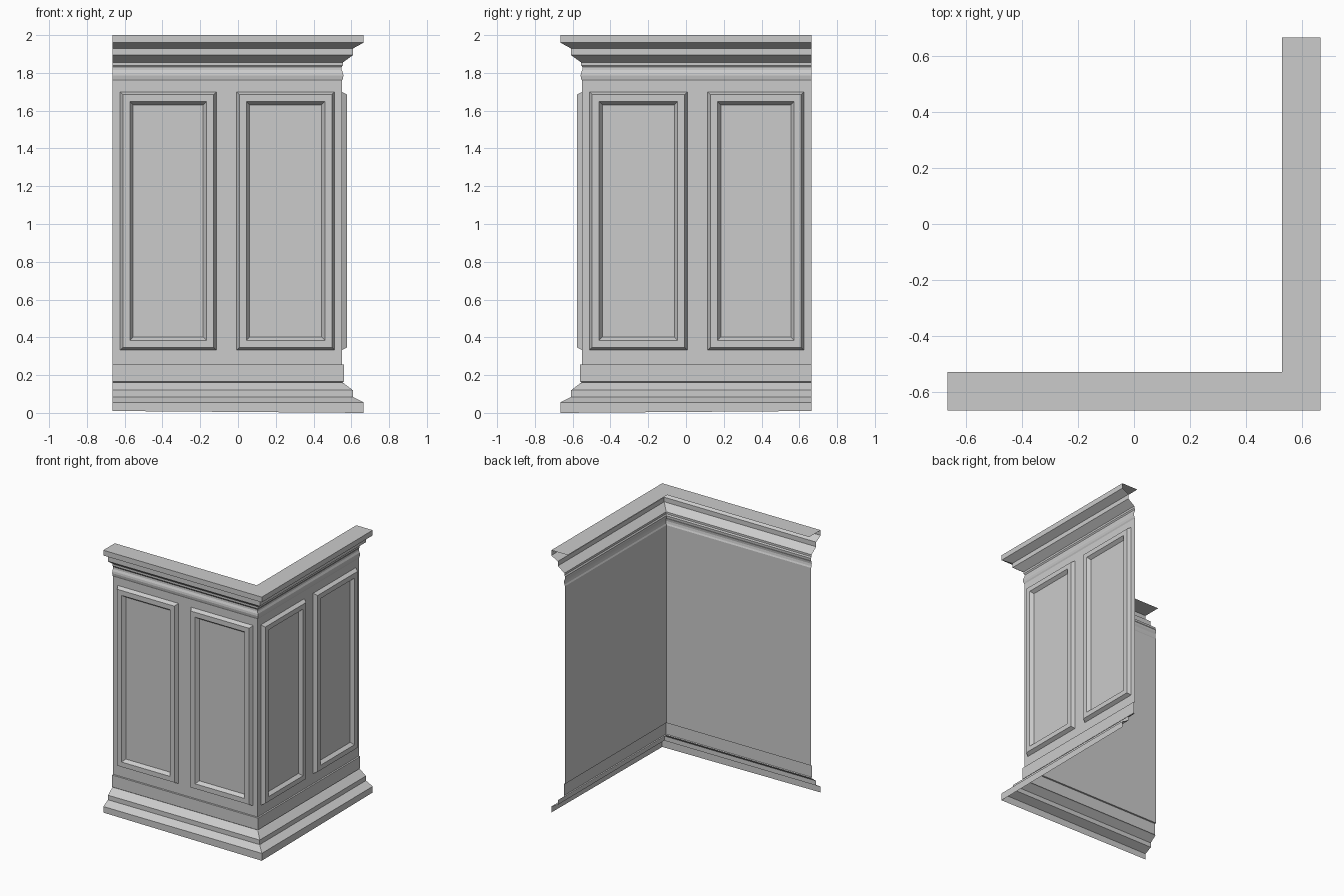
import bpy
import bmesh

cube = bpy.data.objects.get("Cube")
if cube:
    bpy.data.objects.remove(cube, do_unlink=True)

END = 0.665    # free ends of both walls
WALL = 0.55    # distance of the wall plane from the centre

grey = bpy.data.materials.new("plain grey")
grey.use_nodes = True
colour = (0.6, 0.6, 0.6, 1)
grey.diffuse_color = colour
grey.node_tree.nodes["Principled BSDF"].inputs["Base Color"].default_value = colour


def finish(bm, name):
    mesh = bpy.data.meshes.new(name)
    bm.to_mesh(mesh)
    bm.free()
    mesh.materials.append(grey)
    obj = bpy.data.objects.new(name, mesh)
    bpy.context.collection.objects.link(obj)
    return obj


def sweep(name, profile):
    """Sweep an (offset, height) profile, top to bottom, round the mitred corner."""
    bm = bmesh.new()
    rows = []
    for d, z in profile:
        # the bottom edge rises very slightly towards the free ends
        lift = 0.01 if z == 0 else 0
        rows.append([bm.verts.new(p) for p in
                     ((-END, -d, z + lift), (d, -d, z), (d, END, z + lift))])
    for upper, lower in zip(rows, rows[1:]):
        for i in range(2):
            bm.faces.new((upper[i], lower[i], lower[i + 1], upper[i + 1]))
    return finish(bm, name)


def panel_frame(name, t0, t1, place):
    """Raised picture-frame moulding with sloped outer and inner edges."""
    bm = bmesh.new()
    z0, z1 = 0.332, 1.70
    rings = []
    for inset, d in ((0, WALL), (0.015, 0.577), (0.052, 0.577), (0.07, WALL + 0.002)):
        a, b, low, high = t0 + inset, t1 - inset, z0 + inset, z1 - inset
        rings.append([bm.verts.new(place(t, z, d)) for t, z in
                      ((a, low), (b, low), (b, high), (a, high))])
    for outer, inner in zip(rings, rings[1:]):
        for j in range(4):
            k = (j + 1) % 4
            bm.faces.new((outer[j], outer[k], inner[k], inner[j]))
    return finish(bm, name)


# Cornice: flat cap, stepped slopes and a small bead
sweep("cornice", [
    (0.527, 2.0), (END, 2.0), (END, 1.96), (0.61, 1.93), (0.61, 1.895),
    (0.555, 1.855), (0.555, 1.84), (0.548, 1.83), (0.549, 1.815),
    (0.556, 1.80), (0.558, 1.785), (0.555, 1.768), (WALL, 1.757)])

# Plain wall
sweep("wall", [(WALL, 1.757), (WALL, 0.257)])

# Stepped plinth
sweep("plinth", [
    (WALL, 0.257), (0.56, 0.255), (0.56, 0.165), (0.553, 0.16), (0.56, 0.157),
    (0.608, 0.12), (0.608, 0.085), (END, 0.056), (END, 0)])

# Two framed panels on each wall
for label, t0, t1 in (("outer", -0.625, -0.115), ("inner", -0.008, 0.512)):
    panel_frame("front_" + label + "_panel_frame", t0, t1,
                lambda t, z, d: (t, -d, z))
    panel_frame("right_" + label + "_panel_frame", -t1, -t0,
                lambda t, z, d: (d, t, z))
